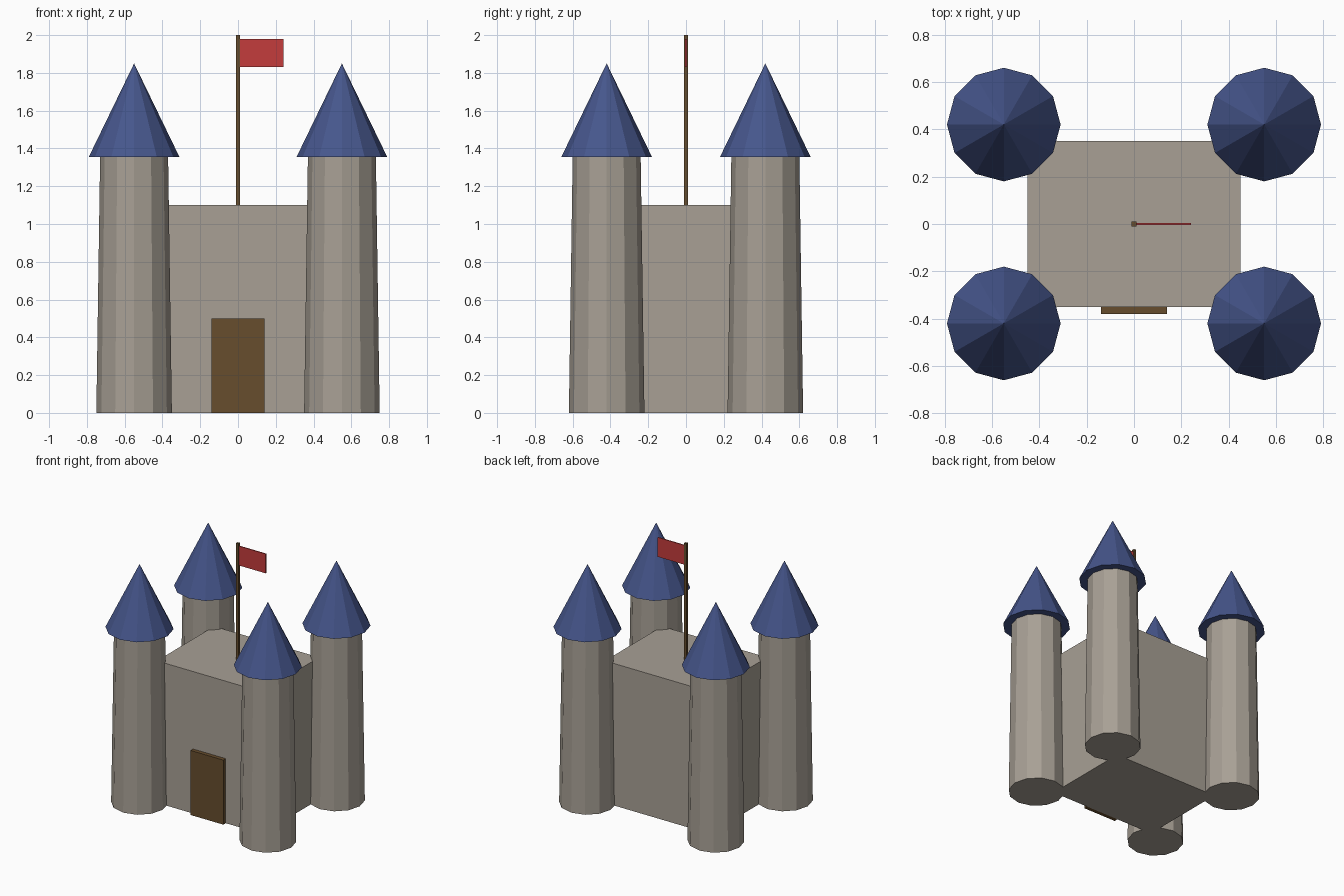
import bpy

if "Cube" in bpy.data.objects:
    bpy.data.objects.remove(bpy.data.objects["Cube"])


def material(name, rgb):
    """Flat colour given as 0-255 sRGB, stored as linear."""
    m = bpy.data.materials.new(name)
    lin = [((c / 255 + 0.055) / 1.055) ** 2.4 for c in rgb]
    m.diffuse_color = (*lin, 1)
    m.use_nodes = True
    m.node_tree.nodes["Principled BSDF"].inputs["Base Color"].default_value = m.diffuse_color
    return m


STONE = material("stone", (168, 160, 149))
ROOF = material("blue_roof", (70, 86, 140))
WOOD = material("brown_wood", (103, 77, 45))
FLAG = material("red_flag", (196, 60, 60))


def finish(name, mat):
    ob = bpy.context.object
    ob.name = name
    ob.data.materials.append(mat)
    return ob


def box(name, mat, lo, hi):
    centre = [(a + b) / 2 for a, b in zip(lo, hi)]
    bpy.ops.mesh.primitive_cube_add(size=1, location=centre)
    ob = finish(name, mat)
    for v in ob.data.vertices:
        v.co = [c * (b - a) for c, a, b in zip(v.co, lo, hi)]


def cone(name, mat, x, y, z0, z1, r0, r1):
    bpy.ops.mesh.primitive_cone_add(vertices=12, radius1=r0, radius2=r1,
                                    depth=z1 - z0,
                                    location=(x, y, (z0 + z1) / 2))
    finish(name, mat)


# Central keep and door
box("keep", STONE, (-0.45, -0.35, 0), (0.45, 0.35, 1.10))
box("door", WOOD, (-0.14, -0.38, 0), (0.14, -0.35, 0.50))

# Four tapered corner towers with pointed roofs
for sx, side in ((-1, "left"), (1, "right")):
    for sy, end in ((-1, "front"), (1, "back")):
        x, y = 0.55 * sx, 0.42 * sy
        cone(f"{end}_{side}_tower", STONE, x, y, 0, 1.355, 0.20, 0.18)
        cone(f"{end}_{side}_roof", ROOF, x, y, 1.355, 1.85, 0.24, 0)

# Flagpole and flag
box("flagpole", WOOD, (-0.01, -0.01, 1.10), (0.01, 0.01, 2.0))
box("flag", FLAG, (0.005, -0.004, 1.83), (0.24, 0.004, 1.98))
